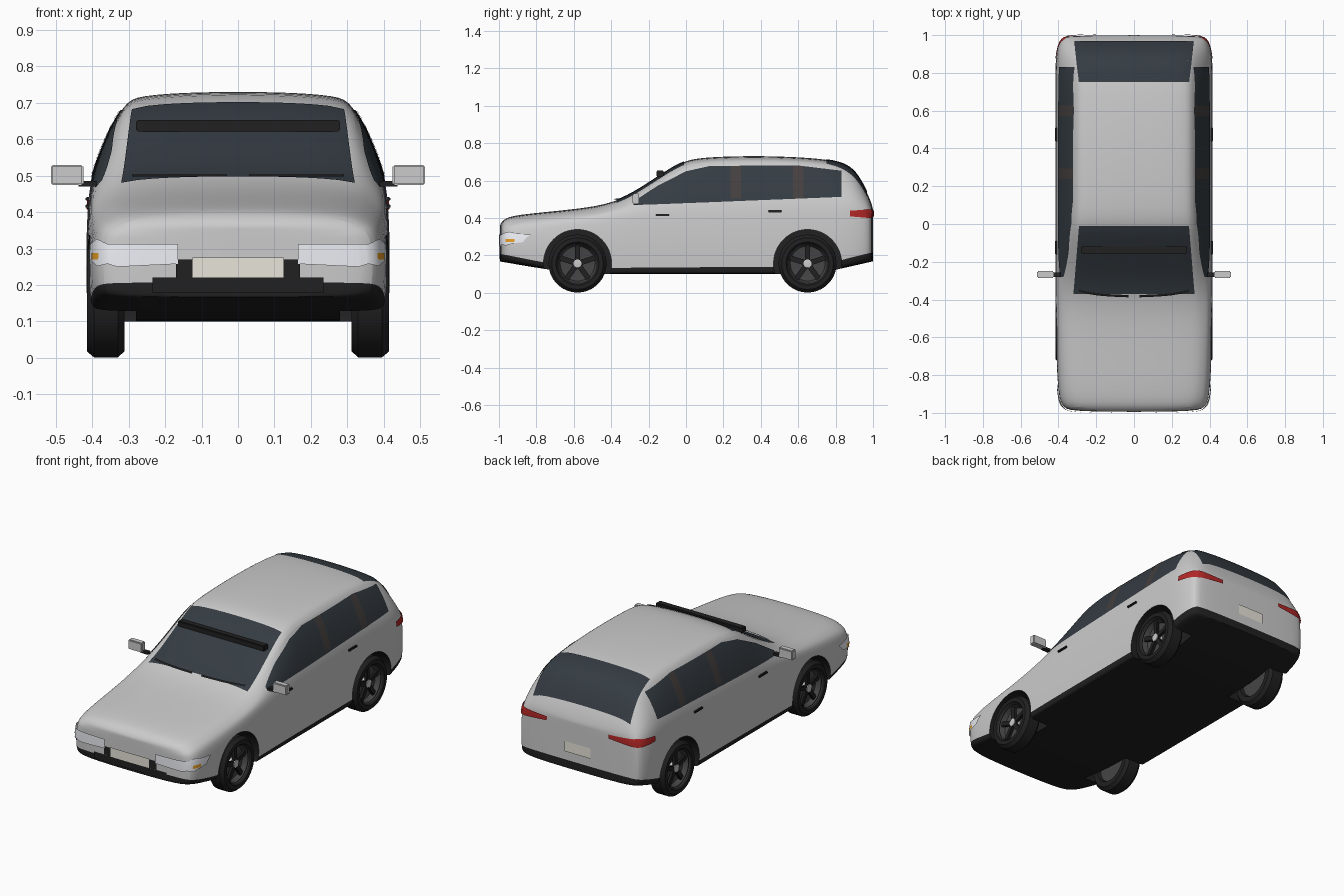
import bpy, bmesh, math
from mathutils import Vector, Matrix
from mathutils.bvhtree import BVHTree

if "Cube" in bpy.data.objects:
    bpy.data.objects.remove(bpy.data.objects["Cube"])


def mat(name, *rgb):
    m = bpy.data.materials.new(name)
    m.diffuse_color = (*rgb, 1)
    m.use_nodes = True
    m.node_tree.nodes["Principled BSDF"].inputs["Base Color"].default_value = m.diffuse_color
    return m


PAINT = mat("paint", .8, .8, .8)
BLACK = mat("black_trim", .015, .015, .015)
GLASS = mat("dark_glass", .035, .045, .055)
PILLAR = mat("pillar_dark", .06, .05, .05)
LAMP = mat("lamp_clear", .85, .87, .92)
RED = mat("lamp_red", .45, .02, .02)
AMBER = mat("lamp_amber", .8, .35, .02)
PLATE = mat("plate", .8, .78, .7)
RIM = mat("rim_dark", .06, .06, .06)


def smooth(ob, angle=35):
    bpy.ops.object.select_all(action='DESELECT')
    ob.select_set(True)
    bpy.context.view_layer.objects.active = ob
    bpy.ops.object.shade_smooth_by_angle(angle=math.radians(angle))


def finish(name, bm, mats, angle=35):
    me = bpy.data.meshes.new(name)
    bm.to_mesh(me)
    bm.free()
    ob = bpy.data.objects.new(name, me)
    bpy.context.collection.objects.link(ob)
    for m in mats:
        if m:
            me.materials.append(m)
    smooth(ob, angle)
    return ob


def box(name, c, size, m=None, rot=0, pivot=None, bevel=0):
    bm = bmesh.new()
    bmesh.ops.create_cube(bm, size=1, matrix=Matrix.Translation(c) @ Matrix.Diagonal((*size, 1)))
    if bevel:
        bmesh.ops.bevel(bm, geom=bm.edges[:], offset=bevel, segments=2, affect='EDGES')
    bmesh.ops.rotate(bm, verts=bm.verts, cent=pivot or c, matrix=Matrix.Rotation(rot, 3, 'X'))
    return finish(name, bm, [m])


def lathe(name, prof, y, z, sx, m, segs=36):
    """Revolve (x, radius) points about the wheel axle."""
    bm = bmesh.new()
    rings = [[bm.verts.new((sx * x, y + r * math.cos(a), z + r * math.sin(a))) for x, r in prof]
             for a in (math.tau * i / segs for i in range(segs))]
    for i in range(segs):
        a, b = rings[i], rings[(i + 1) % segs]
        for j in range(len(prof) - 1):
            bm.faces.new((a[j], a[j + 1], b[j + 1], b[j]))
    bmesh.ops.remove_doubles(bm, verts=bm.verts, dist=1e-5)
    bmesh.ops.recalc_face_normals(bm, faces=bm.faces)
    return finish(name, bm, [m])


# Body stations: y, half width, shoulder height, roof half width, top height
STATIONS = [(-.995, .32, .32, .29, .365), (-.975, .375, .335, .325, .395), (-.92, .405, .35, .35, .418),
            (-.6, .415, .375, .365, .446), (-.37, .418, .425, .355, .48), (-.2, .418, .455, .335, .587),
            (-.08, .418, .465, .322, .667), (0, .418, .47, .316, .709), (.1, .418, .475, .312, .727),
            (.4, .418, .485, .31, .735), (.7, .418, .495, .308, .722), (.83, .418, .495, .305, .70),
            (.9, .413, .48, .302, .66), (.95, .402, .455, .312, .575), (.985, .385, .435, .33, .50),
            (1, .345, .40, .31, .45)]


def section(y, w, zs, rw, zt):
    """Half cross-section; the floor and its black trim rise toward both ends."""
    t = max(0, (-.6 - y) / .4, (y - .7) / .3)
    zb, ws, ze = .1 + .068 * t, .968 * w, zt - .03
    zk = zb + .01 + .025 * t
    return [(.4 * w, zb), (.88 * w, zb), (.97 * w, zb + .4 * (zk - zb)), (.99 * w, zk),
            (w, zk + .45 * (zs - zk)), (.987 * w, zk + .8 * (zs - zk)), (ws, zs),
            (.5 * (ws + rw) + .006, zs + .55 * (ze - zs)), (rw, ze), (.88 * rw, zt - .012), (.4 * rw, zt - .001)]


bm = bmesh.new()
rings = []
for st in STATIONS:
    half = section(*st)
    rings.append([bm.verts.new((x, st[0], z)) for x, z in half] + [bm.verts.new((-x, st[0], z)) for x, z in half[::-1]])
n = len(rings[0])
for a, b in zip(rings, rings[1:]):
    for j in range(n):
        k = (j + 1) % n
        f = bm.faces.new((a[j], a[k], b[k], b[j]))
        f.material_index = int(j < 3 or j >= n - 4)
for r in (rings[0], rings[-1]):
    for j in range(n // 2 - 1):
        f = bm.faces.new((r[j], r[j + 1], r[n - 2 - j], r[n - 1 - j]))
        f.material_index = int(j < 3)
bmesh.ops.recalc_face_normals(bm, faces=bm.faces)
body = finish("body", bm, [PAINT, BLACK])
body.modifiers.new("smooth", 'SUBSURF').levels = 2
bpy.ops.object.modifier_apply(modifier="smooth")
bm = bmesh.new()
bm.from_mesh(body.data)
SKIN = BVHTree.FromBMesh(bm)
bm.free()

# Wheel arches
WHEELS = [(sx, y) for sx in (-1, 1) for y in (-.58, .65)]
WZ = .156
bm = bmesh.new()
for sx, y in WHEELS:
    bmesh.ops.create_cone(bm, cap_ends=True, segments=48, radius1=.182, radius2=.182, depth=.3,
                          matrix=Matrix.Translation((sx * .43, y, WZ)) @ Matrix.Rotation(math.pi / 2, 4, 'Y'))
for f in bm.faces:
    f.material_index = 1
cutter = finish("arch_cutter", bm, [PAINT, BLACK])
cutter.hide_render = True
md = body.modifiers.new("arches", 'BOOLEAN')
md.operation, md.solver, md.object = 'DIFFERENCE', 'EXACT', cutter
bpy.context.view_layer.objects.active = body
bpy.ops.object.modifier_apply(modifier="arches")
bpy.data.objects.remove(cutter)
smooth(body, 40)

# Panels draped onto the body from one side, between matching lower and upper edge points
VIEWS = {'side': (lambda a, b: Vector((2, a, b)), Vector((-1, 0, 0))),
         'front': (lambda a, b: Vector((a, -2, b)), Vector((0, 1, 0))),
         'rear': (lambda a, b: Vector((a, 2, b)), Vector((0, -1, 0))),
         'top': (lambda a, b: Vector((a, b, 2)), Vector((0, 0, -1)))}


def patch(name, view, low, high, m, off=.004, mirror=False, cols=6, rows=8):
    origin, d = VIEWS[view]
    bm = bmesh.new()
    grid = []
    for i in range(cols * (len(low) - 1) + 1):
        s = min(i // cols, len(low) - 2)
        lo = Vector(low[s]).lerp(Vector(low[s + 1]), i / cols - s)
        hi = Vector(high[s]).lerp(Vector(high[s + 1]), i / cols - s)
        col = []
        for j in range(rows + 1):
            o = origin(*lo.lerp(hi, j / rows))
            hit, nor, _, _ = SKIN.ray_cast(o, d)
            if hit is None:
                hit, nor, _, _ = SKIN.find_nearest(o + d * 1.1)
            col.append(bm.verts.new(hit + nor * off))
        grid.append(col)
    for a, b in zip(grid, grid[1:]):
        for j in range(rows):
            f = bm.faces.new((a[j], b[j], b[j + 1], a[j + 1]))
            f.normal_update()
            if f.normal.dot(d) > 0:
                f.normal_flip()
    if mirror:
        g = bmesh.ops.duplicate(bm, geom=bm.verts[:] + bm.edges[:] + bm.faces[:])['geom']
        for v in g:
            if isinstance(v, bmesh.types.BMVert):
                v.co.x *= -1
        bmesh.ops.reverse_faces(bm, faces=[f for f in g if isinstance(f, bmesh.types.BMFace)])
    return finish(name, bm, [m], 60)


def rect(name, view, a0, a1, b0, b1, m, **kw):
    return patch(name, view, [(a0, b0), (a1, b0)], [(a0, b1), (a1, b1)], m, **kw)


# Glass
patch("windscreen", 'top', [(-.32, -.37), (.32, -.37)], [(-.29, -.01), (.29, -.01)], GLASS, cols=14, rows=14)
patch("rear_window", 'top', [(-.29, .75), (.29, .75)], [(-.315, .965), (.315, .965)], GLASS, cols=14, rows=14)
top = [(-.28, .485), (-.15, .57), (0, .647), (.13, .676), (.6, .678), (.83, .65)]
patch("side_windows", 'side', [(y, .478 + .04 * y) for y, z in top], top, GLASS, mirror=True)
for i, y in enumerate((.265, .6)):
    rect(f"window_pillars_{i}", 'side', y - .028, y + .028, .503, .675, PILLAR, off=.006, mirror=True)

# Windscreen visor and wipers
box("visor", (0, -.138, .637), (.56, .04, .032), BLACK, bevel=.004)
for i, x in enumerate((-.29, .03)):
    rect(f"wiper_{i}", 'front', x, x + .26, .489, .494, BLACK, off=.01, rows=2)

# Lamps, grille and plates
patch("headlamps", 'front', [(.165, .258), (.33, .25), (.355, .258), (.38, .252), (.4, .27)],
      [(.165, .312), (.33, .312), (.355, .312), (.38, .325), (.4, .31)], LAMP, off=.008, mirror=True)
rect("indicators", 'side', -.96, -.915, .27, .287, AMBER, off=.009, mirror=True)
patch("tail_lamps_rear", 'rear', [(.2, .415), (.38, .398)], [(.2, .437), (.38, .445)], RED, off=.007, mirror=True)
patch("tail_lamps_side", 'side', [(.875, .408), (.985, .398)], [(.875, .438), (.985, .444)], RED, off=.007, mirror=True)
rect("grille", 'front', -.17, .17, .22, .27, BLACK, off=.005)
rect("lower_grille", 'front', -.235, .235, .18, .22, BLACK, off=.006)
rect("front_plate", 'front', -.125, .125, .22, .275, PLATE, off=.009)
rect("rear_plate", 'rear', -.085, .085, .265, .325, PLATE, off=.006)

# Mirrors and door handles
for sx, side in ((-1, "left"), (1, "right")):
    box(f"mirror_{side}", (sx * .469, -.268, .502), (.09, .036, .056), bevel=.005)
    box(f"mirror_stalk_{side}", (sx * .413, -.268, .478), (.05, .025, .014), BLACK)
    for i, (y, z) in enumerate(((-.125, .416), (.475, .436))):
        box(f"door_handle_{side}_{i}", (sx * .408, y, z), (.022, .075, .012), BLACK, bevel=.003)

# Wheels
TYRE = [(.33, .1), (.312, .108), (.312, .138), (.33, .155), (.395, .155), (.415, .138), (.415, .115), (.4, .103), (.33, .1)]
for sx, y in WHEELS:
    tag = ("front" if y < 0 else "rear") + ("_right" if sx > 0 else "_left")
    lathe(f"tyre_{tag}", TYRE, y, WZ, sx, BLACK)
    lathe(f"rim_{tag}", [(.33, 0), (.33, .102), (.405, .106), (.37, .093), (.358, 0)], y, WZ, sx, RIM)
    lathe(f"hub_{tag}", [(.355, .028), (.395, .022), (.398, 0)], y, WZ, sx, None, 20)
    for k in range(5):
        box(f"spoke_{tag}_{k}", (sx * .383, y, WZ + .058), (.018, .028, .086), BLACK,
            rot=k * math.tau / 5, pivot=(sx * .383, y, WZ), bevel=.003)
